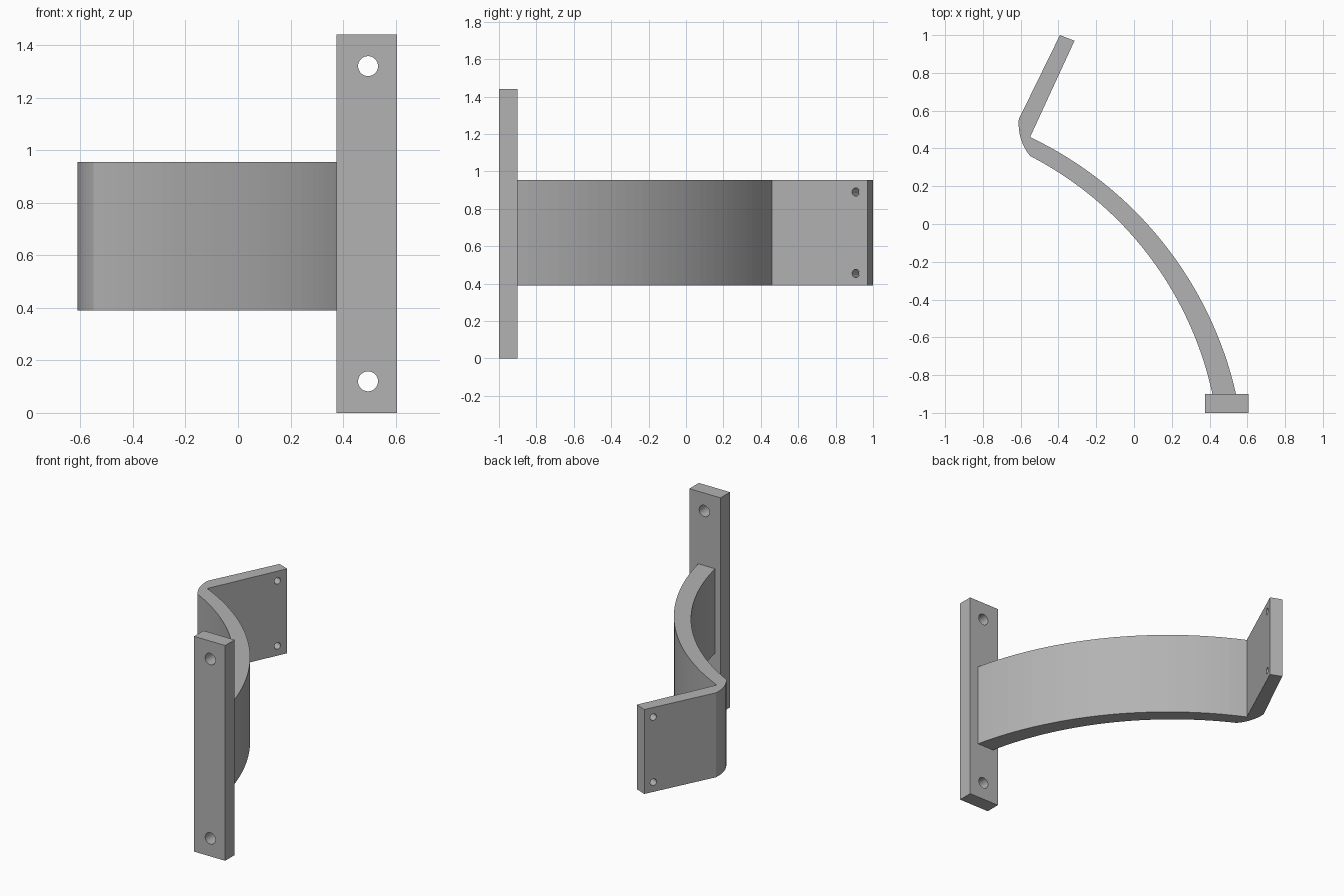
import bpy
import bmesh
import math
from mathutils import Vector

cube = bpy.data.objects.get("Cube")
if cube:
    bpy.data.objects.remove(cube, do_unlink=True)

# Single plain grey finish
grey = bpy.data.materials.new("plain grey")
grey.use_nodes = True
colour = (0.45, 0.45, 0.45, 1)
grey.diffuse_color = colour
grey.node_tree.nodes["Principled BSDF"].inputs["Base Color"].default_value = colour


def arc(start, end, bulge, steps):
    """Points of a circular arc bulging to the left of start -> end."""
    a, b = Vector(start), Vector(end)
    chord = b - a
    left = Vector((-chord.y, chord.x)).normalized()
    half = chord.length / 2
    radius = (half * half + bulge * bulge) / (2 * bulge)
    centre = (a + b) / 2 + left * (bulge - radius)
    spread = math.asin(half / radius)
    points = []
    for i in range(steps + 1):
        t = spread * (1 - 2 * i / steps)
        points.append(centre + radius * (left * math.cos(t) - chord.normalized() * math.sin(t)))
    return points


def extrude_outline(name, outline, bottom, top):
    """Solid prism from a plan outline."""
    bm = bmesh.new()
    face = bm.faces.new([bm.verts.new((p[0], p[1], bottom)) for p in outline])
    grown = bmesh.ops.extrude_face_region(bm, geom=[face])
    verts = [v for v in grown["geom"] if isinstance(v, bmesh.types.BMVert)]
    bmesh.ops.translate(bm, verts=verts, vec=(0, 0, top - bottom))
    bmesh.ops.recalc_face_normals(bm, faces=bm.faces)
    mesh = bpy.data.meshes.new(name)
    bm.to_mesh(mesh)
    bm.free()
    mesh.materials.append(grey)
    obj = bpy.data.objects.new(name, mesh)
    bpy.context.collection.objects.link(obj)
    return obj


def drill(obj, centre, direction, radius):
    """Cut one round hole through the part."""
    turn = Vector(direction).to_track_quat("Z", "Y").to_euler()
    bpy.ops.mesh.primitive_cylinder_add(vertices=32, radius=radius, depth=0.3,
                                        location=centre, rotation=turn)
    cutter = bpy.context.object
    cutter.name = "hole_cutter"
    cutter.hide_render = True
    cutter.data.materials.append(grey)
    cut = obj.modifiers.new("hole", "BOOLEAN")
    cut.object = cutter
    cut.solver = "EXACT"
    bpy.context.view_layer.objects.active = obj
    bpy.ops.object.modifier_apply(modifier=cut.name)
    bpy.data.objects.remove(cutter, do_unlink=True)


# Upright mounting bar with a bolt hole near each end
bar = extrude_outline("mounting_bar",
                      [(0.375, -1), (0.605, -1), (0.605, -0.9), (0.375, -0.9)], 0, 1.44)
for z in (0.12, 1.32):
    drill(bar, (0.495, -0.95, z), (0, 1, 0), 0.038)

# Curved arm, rounded bend and straight flap in one continuous strip
outer_arm = arc((-0.55, 0.46), (0.54, -0.9), 0.2, 32)
inner_arm = arc((-0.55, 0.36), (0.415, -0.9), 0.178, 32)
bend = arc((-0.61, 0.555), (-0.55, 0.36), -0.02, 8)
flap_end = [(-0.315, 0.97), (-0.392, 1.0)]
outline = outer_arm + inner_arm[::-1] + bend[::-1][1:] + flap_end[::-1]
arm = extrude_outline("curved_arm", outline, 0.39, 0.955)

# Small fixing holes near the free edge of the flap
for z in (0.455, 0.89):
    drill(arm, (-0.38, 0.925, z), (0.9, -0.43, 0), 0.022)
